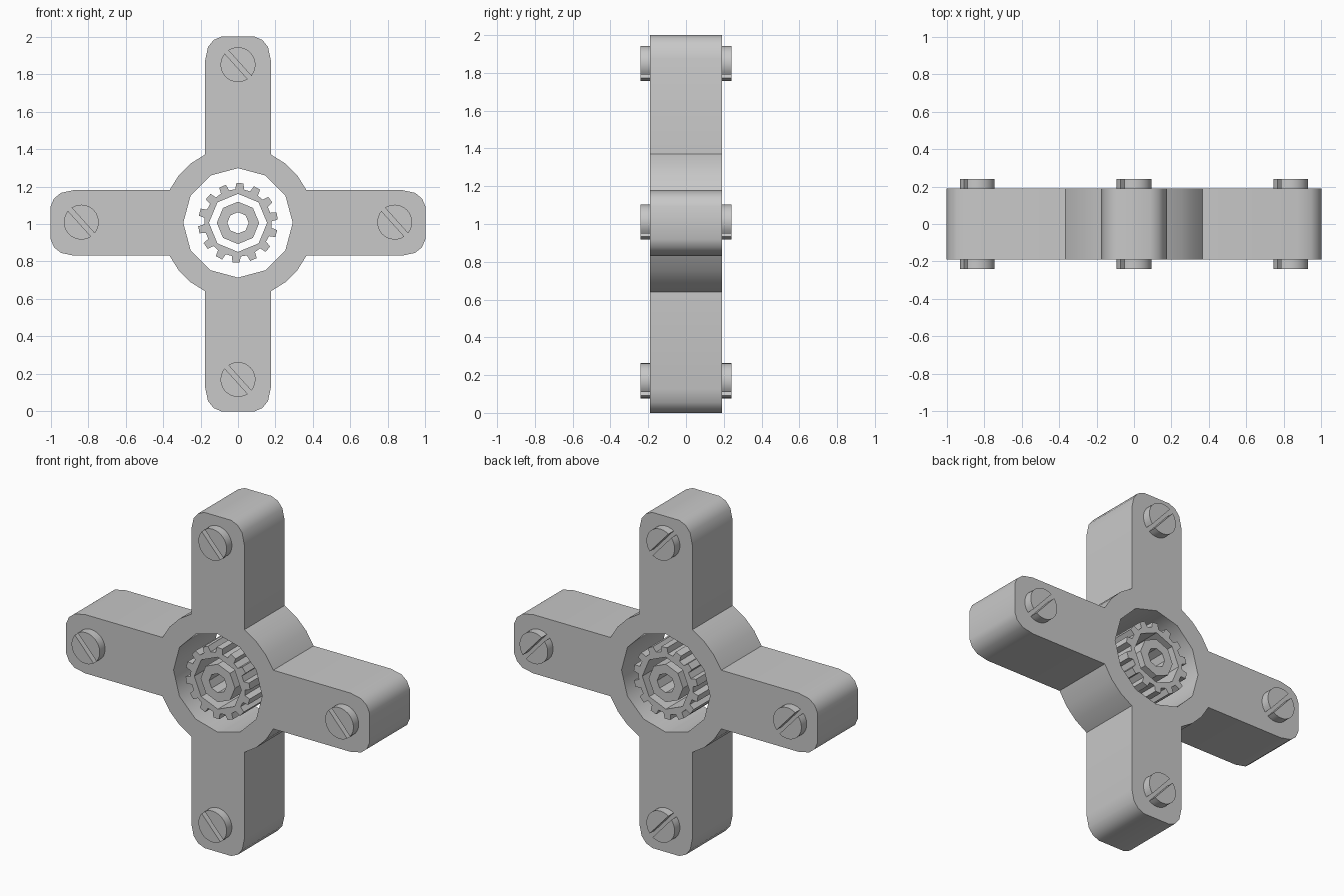
import bpy, bmesh
from math import sin, cos, pi, radians, asin

if "Cube" in bpy.data.objects:
    bpy.data.objects.remove(bpy.data.objects["Cube"])

grey = bpy.data.materials.new("plain grey")
grey.use_nodes = True
COLOUR = (0.58, 0.58, 0.58, 1)
grey.diffuse_color = COLOUR
grey.node_tree.nodes["Principled BSDF"].inputs["Base Color"].default_value = COLOUR

CENTRE_Z = 1.006
HALF_DEPTH = 0.19


def polar(r, a):
    return (r * cos(a), r * sin(a))


def ring(r, n, start=pi / 2):
    return [polar(r, start + 2 * pi * i / n) for i in range(n)]


def plate(name, loops, y0, y1, x=0, z=CENTRE_Z):
    """Extrude closed outlines in the xz plane; inner loops become holes."""
    curve = bpy.data.curves.new(name, 'CURVE')
    curve.dimensions = '2D'
    curve.fill_mode = 'BOTH'
    curve.extrude = (y1 - y0) / 2
    for loop in loops:
        spline = curve.splines.new('POLY')
        spline.points.add(len(loop) - 1)
        for point, (u, v) in zip(spline.points, loop):
            point.co = (u, v, 0, 1)
        spline.use_cyclic_u = True
    helper = bpy.data.objects.new(name + "_outline", curve)
    bpy.context.collection.objects.link(helper)
    bpy.context.view_layer.update()
    deps = bpy.context.evaluated_depsgraph_get()
    mesh = bpy.data.meshes.new_from_object(helper.evaluated_get(deps))
    bpy.data.objects.remove(helper)

    # Weld the caps to the walls
    bm = bmesh.new()
    bm.from_mesh(mesh)
    bmesh.ops.remove_doubles(bm, verts=bm.verts, dist=0.0005)
    bmesh.ops.recalc_face_normals(bm, faces=bm.faces)
    bm.to_mesh(mesh)
    bm.free()
    mesh.materials.clear()
    mesh.materials.append(grey)

    obj = bpy.data.objects.new(name, mesh)
    obj.rotation_euler.x = pi / 2
    obj.location = (x, (y0 + y1) / 2, z)
    bpy.context.collection.objects.link(obj)
    bpy.ops.object.select_all(action='DESELECT')
    obj.select_set(True)
    bpy.context.view_layer.objects.active = obj
    bpy.ops.object.shade_smooth_by_angle(angle=radians(42))
    return obj


# Body: four rounded arms joined by a round hub with a bore
HUB, HALF_WIDTH = 0.405, 0.175
corner = [(0.875, 0.175), (0.945, 0.16), (0.982, 0.13), (1.0, 0.088)]
arm = [(u, -v) for u, v in corner] + [(u, v) for u, v in reversed(corner)]
join = asin(HALF_WIDTH / HUB)
arc = [polar(HUB, join + (pi / 2 - 2 * join) * i / 3) for i in range(4)]
outline = []
for q in range(4):
    c, s = round(cos(q * pi / 2)), round(sin(q * pi / 2))
    # Vertical arms are trimmed so that the whole stands on the ground
    shift = -0.006 if q % 2 else 0
    for i, (u, v) in enumerate(arm + arc):
        dz = shift if i < len(arm) else 0
        outline.append((c * u - s * v, s * u + c * v + dz))
plate("body", [outline, ring(0.292, 12)], -HALF_DEPTH, HALF_DEPTH)

# Gear ring inside the bore
TEETH = 14
step = 2 * pi / TEETH
teeth = []
for i in range(TEETH):
    a = pi / 2 - 0.05 + i * step
    for r, offset in ((0.18, -0.29), (0.213, -0.2), (0.213, 0.2), (0.18, 0.29)):
        teeth.append(polar(r, a + offset * step))
plate("gear_ring", [teeth, ring(0.155, 8)], -HALF_DEPTH, HALF_DEPTH)

# Hollow shaft in the middle
plate("shaft", [ring(0.113, 8), ring(0.057, 8)], -HALF_DEPTH, HALF_DEPTH)

# Slotted screw heads on both faces of every arm
SCREW_R, SLOT_HALF, SLOT_ANGLE = 0.093, 0.013, radians(132)
gap = asin(SLOT_HALF / SCREW_R)
halves = []
for side in (0, pi):
    start = SLOT_ANGLE + side + gap
    halves.append([polar(SCREW_R, start + (pi - 2 * gap) * i / 14) for i in range(15)])
places = {"left": (0.836, 0), "right": (-0.836, 0), "top": (0, 0.84), "bottom": (0, -0.84)}
for place, (x, z) in places.items():
    for face, y0, y1 in (("front", -0.24, -0.18), ("back", 0.18, 0.24)):
        plate(f"{place}_{face}_screw", halves, y0, y1, x, z + 1.01)
